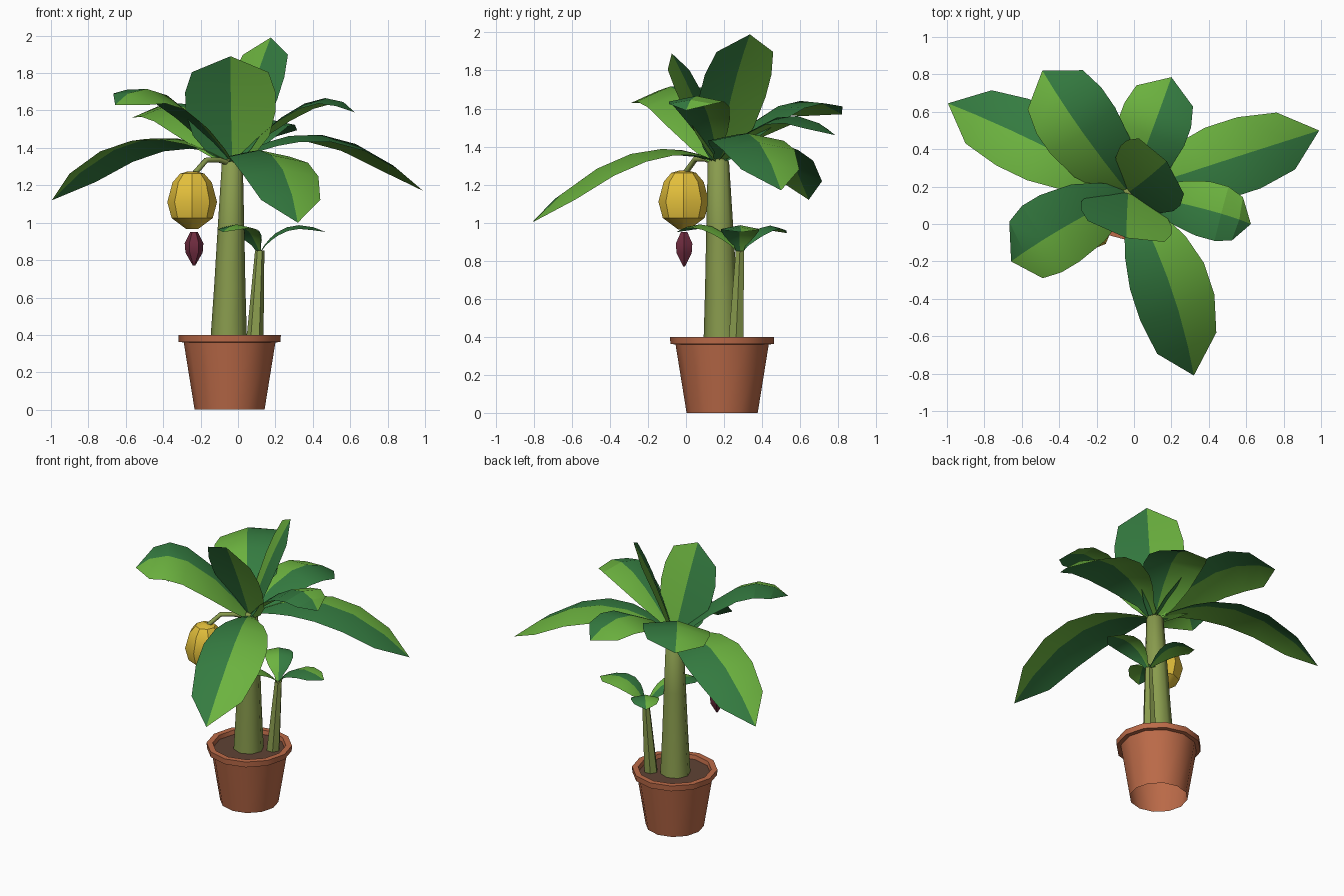
import bpy
import bmesh
from math import cos, sin, pi, radians
from mathutils import Vector, Matrix

cube = bpy.data.objects.get("Cube")
if cube:
    bpy.data.objects.remove(cube, do_unlink=True)


def material(name, rgb):
    mat = bpy.data.materials.new(name)
    mat.use_nodes = True
    color = (*rgb, 1)
    mat.diffuse_color = color
    mat.node_tree.nodes["Principled BSDF"].inputs["Base Color"].default_value = color
    return mat


LIGHT = material("light leaf green", (.15, .45, .05))
DARK = material("dark leaf green", (.035, .2, .052))
STEM = material("stem green", (.25, .33, .075))
CLAY = material("terracotta", (.5, .145, .065))
SOIL = material("soil brown", (.115, .055, .035))
YELLOW = material("fruit yellow", (.78, .53, .045))
PURPLE = material("bud purple", (.16, .025, .05))


def finish(name, bm, mats, angle):
    mesh = bpy.data.meshes.new(name)
    bm.to_mesh(mesh)
    bm.free()
    for mat in mats:
        mesh.materials.append(mat)
    obj = bpy.data.objects.new(name, mesh)
    bpy.context.collection.objects.link(obj)
    bpy.ops.object.select_all(action="DESELECT")
    obj.select_set(True)
    bpy.context.view_layer.objects.active = obj
    bpy.ops.object.shade_smooth_by_angle(angle=radians(angle))
    return obj


def lathe(name, start, end, profile, sides, mat, angle=50):
    """Rings of (radius, height) on an axis from start to end, open below."""
    bm = bmesh.new()
    low, high = profile[0][1], profile[-1][1]
    rings = []
    for radius, z in profile:
        cx, cy = Vector(start).lerp(Vector(end), (z - low) / (high - low))
        turns = [2 * pi * i / sides for i in range(sides)]
        rings.append([bm.verts.new((cx + radius * cos(a), cy + radius * sin(a), z))
                      for a in turns])
    for a, b in zip(rings, rings[1:]):
        for i in range(sides):
            j = (i + 1) % sides
            bm.faces.new((a[i], a[j], b[j], b[i]))
    bm.faces.new(rings[-1])
    return finish(name, bm, [mat], angle)


# Position along the midrib and share of the full half-width
LONG = [(0, .15), (.1, .3), (.2, .6), (.31, .82), (.48, 1), (.66, 1), (.85, .8), (1, 0)]
BROAD = [(0, .2), (.1, .55), (.25, .85), (.48, 1), (.66, 1), (.85, .85), (1, 0)]


def leaf(name, base, bend, tip, width, shape=LONG, yaw=0, roll=0, fold=.2):
    """Folded blade along an arched midrib, one green on each side."""
    base, bend, tip = Vector(base), Vector(bend), Vector(tip)
    out = tip - base
    out.z = 0
    out = Matrix.Rotation(radians(yaw), 3, "Z") @ out.normalized()
    left = Vector((-out.y, out.x, 0))
    left = Matrix.Rotation(radians(roll), 3, out) @ left
    bm = bmesh.new()
    rows = []
    for t, share in shape:
        point = base * (1 - t) ** 2 + bend * 2 * t * (1 - t) + tip * t * t
        along = (bend - base) * (1 - t) + (tip - bend) * t
        up = along.cross(left).normalized()
        half = width * share
        mid = bm.verts.new(point)
        if half:
            drop = up * half * fold
            rows.append((bm.verts.new(point + left * half - drop), mid,
                         bm.verts.new(point - left * half - drop)))
        else:
            rows.append((mid, mid, mid))
    for a, b in zip(rows, rows[1:]):
        for side in (0, 1):
            corners = [a[side], a[side + 1], b[side + 1], b[side]]
            face = bm.faces.new(list(dict.fromkeys(corners)))
            face.material_index = side
    return finish(name, bm, [LIGHT, DARK], 25)


# Pot with a raised rim, and soil inside
pot = (-.045, .19)
lathe("pot", pot, pot, [(.187, 0), (.245, .36), (.272, .362), (.274, .4),
                        (.235, .4), (.228, .365)], 12, CLAY, 40)
lathe("soil", pot, pot, [(.231, .366), (.231, .372)], 12, SOIL, 40)

# Main trunk and side shoot
lathe("trunk", (-.05, .19), (-.03, .17),
      [(.098, .365), (.084, .65), (.072, .95), (.056, 1.32), (.03, 1.34)], 8, STEM)
lathe("shoot_stem", (.09, .262), (.116, .283),
      [(.046, .365), (.036, .6), (.025, .85)], 6, STEM)

# Hanging fruit and flower bud
fruit = (-.245, -.012)
lathe("fruit", fruit, fruit, [(.03, .965), (.11, 1.025), (.133, 1.11),
                              (.105, 1.215), (.065, 1.262), (.02, 1.275)], 8, YELLOW, 30)
bud = (-.235, -.01)
lathe("flower_bud", bud, bud, [(.006, .77), (.046, .84), (.05, .89),
                               (.02, .95)], 6, PURPLE)

# Bent stalk that carries the fruit
curve = bpy.data.curves.new("fruit_stalk", "CURVE")
curve.dimensions = "3D"
curve.bevel_depth = .015
curve.bevel_resolution = 1
spline = curve.splines.new("POLY")
path = [(-.03, .17, 1.31), (-.1, .1, 1.335), (-.17, .05, 1.335), (-.235, -.005, 1.26)]
spline.points.add(len(path) - 1)
for point, co in zip(spline.points, path):
    point.co = (*co, 1)
curve.materials.append(STEM)
stalk = bpy.data.objects.new("fruit_stalk", curve)
bpy.context.collection.objects.link(stalk)

# Crown of large leaves
crown = (-.03, .17, 1.32)
leaf("leaf_right_long", crown, (.45, .33, 1.69), (.99, .5, 1.17), .2)
leaf("leaf_left_long", crown, (-.5, .45, 1.67), (-.995, .645, 1.12), .2, roll=8)
leaf("leaf_front_long", crown, (.23, -.3, 1.55), (.32, -.81, 1), .21)
leaf("leaf_back_left", crown, (-.3, .5, 1.79), (-.49, .82, 1.57), .215, BROAD, roll=-8)
leaf("leaf_back", crown, (.1, .5, 1.72), (.2, .785, 1.46), .19, BROAD)
leaf("leaf_front_left", crown, (-.44, -.04, 1.9), (-.657, -.2, 1.63), .21, BROAD, roll=-10)
leaf("leaf_right", crown, (.44, .08, 1.83), (.625, 0, 1.59), .15)
leaf("leaf_upright_back", crown, (.06, .23, 1.7), (.175, .336, 1.99), .225, BROAD, fold=.04)
leaf("leaf_upright_front", crown, (-.04, .07, 1.62), (-.04, -.075, 1.89), .25, BROAD,
     yaw=-13, fold=.04)

# Small leaves on the side shoot
shoot = (.116, .283, .84)
leaf("shoot_leaf_right", shoot, (.24, .28, 1.06), (.47, .29, .95), .1)
leaf("shoot_leaf_front", shoot, (.03, .14, 1.07), (-.08, -.05, .95), .09)
leaf("shoot_leaf_back", shoot, (.05, .4, 1.06), (-.06, .53, .945), .09)
